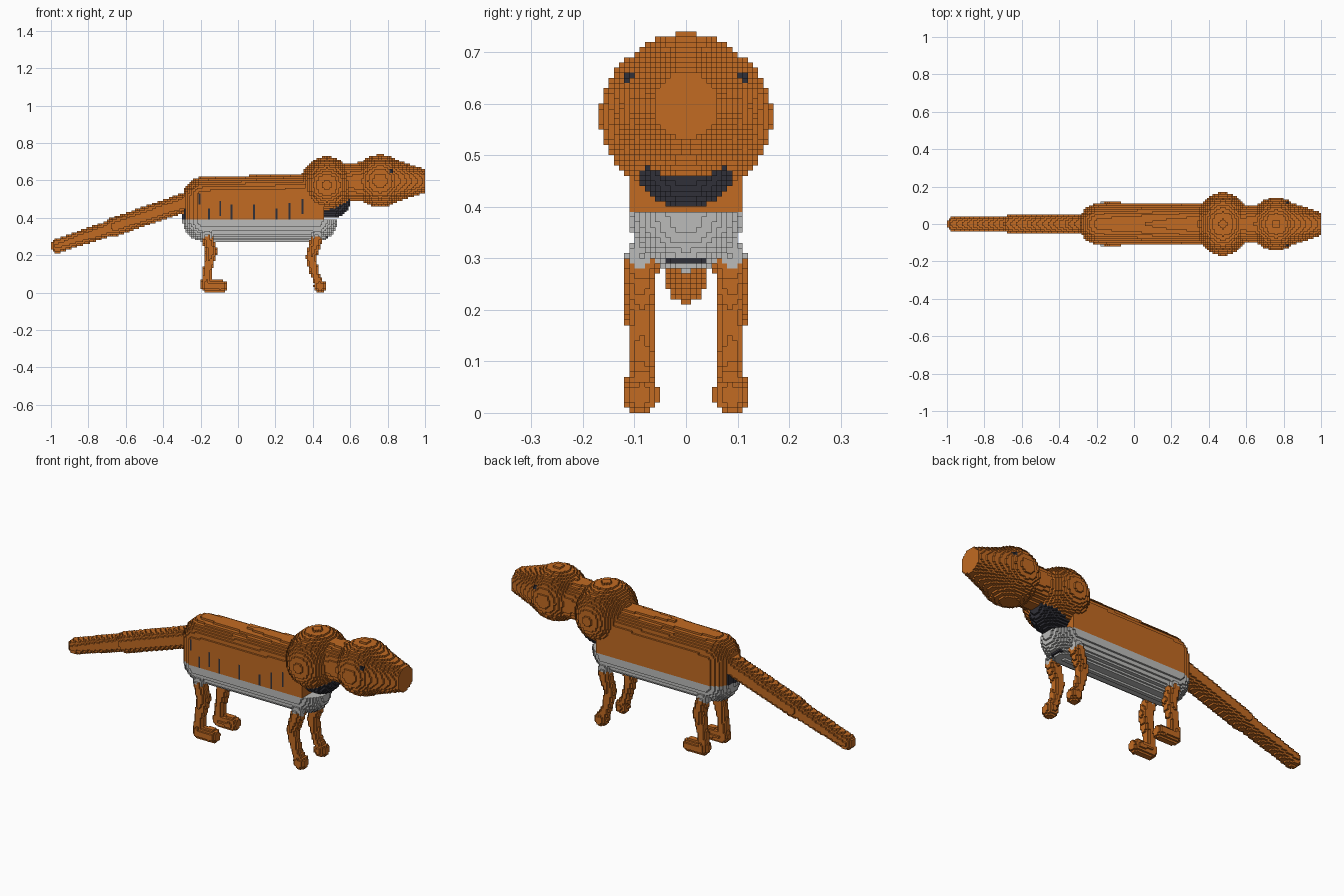
import bpy
import math
from mathutils import Vector

cube = bpy.data.objects.get("Cube")
if cube:
    bpy.data.objects.remove(cube, do_unlink=True)

V = 0.01          # block size
cells = {}        # (i, j, k) -> [part name, material index]


def material(name, rgb):
    m = bpy.data.materials.new(name)
    m.use_nodes = True
    m.diffuse_color = (*rgb, 1)
    m.node_tree.nodes["Principled BSDF"].inputs["Base Color"].default_value = (*rgb, 1)
    return m


ORANGE, GREY, DARK = 0, 1, 2
mats = [material("orange_fur", (0.54, 0.145, 0.016)),
        material("pale_grey_fur", (0.50, 0.50, 0.49)),
        material("charcoal", (0.03, 0.03, 0.04))]


def fill(part, colour, lo, hi, inside):
    """Fill every block of a box whose centre passes the test."""
    rng = [range(math.floor(lo[a] / V), math.ceil(hi[a] / V) + 1) for a in range(3)]
    for i in rng[0]:
        for j in rng[1]:
            for k in rng[2]:
                x, y, z = (i + .5) * V, (j + .5) * V, (k + .5) * V
                if abs(x) < 1 and z > 0 and inside(x, y, z):
                    cells[i, j, k] = [part, colour]


def ellipsoid(part, colour, c, r):
    fill(part, colour, [c[a] - r[a] for a in range(3)], [c[a] + r[a] for a in range(3)],
         lambda x, y, z: ((x - c[0]) / r[0]) ** 2 + ((y - c[1]) / r[1]) ** 2
         + ((z - c[2]) / r[2]) ** 2 <= 1)


def limb(part, colour, a, b, ra, rb):
    """Round-ended limb from a to b, tapering from ra to rb."""
    a, b = Vector(a), Vector(b)
    d, m = b - a, max(ra, rb)

    def inside(x, y, z):
        p = Vector((x, y, z))
        t = min(1, max(0, (p - a).dot(d) / d.length_squared))
        return (p - a - d * t).length <= ra + (rb - ra) * t

    fill(part, colour, [min(a[n], b[n]) - m for n in range(3)],
         [max(a[n], b[n]) + m for n in range(3)], inside)


def path(part, colour, pts, y, radii):
    for (p, q, ra, rb) in zip(pts, pts[1:], radii, radii[1:]):
        limb(part, colour, (p[0], y, p[1]), (q[0], y, q[1]), ra, rb)


def trunk(x, y, z):
    """Long rounded body with upright, flat sides."""
    cx = min(0.42, max(-0.185, x))
    top = 0.508 + 0.015 * (cx + 0.185) / 0.6
    cz = min(top, max(0.385, z))
    return (x - cx) ** 2 + y * y + (z - cz) ** 2 <= 0.111 ** 2


# Legs and pale hips
for side, y in (("right", -0.087), ("left", 0.087)):
    path("hind_leg_" + side, ORANGE, [(-0.165, 0.30), (-0.143, 0.22), (-0.165, 0.11), (-0.168, 0.036)],
         y, [0.031, 0.032, 0.024, 0.031])
    limb("hind_paw_" + side, ORANGE, (-0.165, y, 0.034), (-0.09, y, 0.034), 0.032, 0.034)
    path("front_leg_" + side, ORANGE, [(0.422, 0.29), (0.39, 0.19), (0.41, 0.10), (0.435, 0.045)],
         y, [0.033, 0.028, 0.023, 0.026])
    ellipsoid("front_paw_" + side, ORANGE, (0.438, y, 0.034), (0.034, 0.036, 0.035))
    for x in (-0.168, 0.422):
        ellipsoid("hip", GREY, (x, y, 0.305), (0.034, 0.029, 0.032))

# Pale belly, dark throat, orange back
box = ((-0.31, -0.12, 0.26), (0.55, 0.12, 0.39))
fill("belly", GREY, *box, lambda x, y, z: z < 0.39 and trunk(x, y, z))
ellipsoid("throat", DARK, (0.49, 0, 0.50), (0.115, 0.105, 0.105))
fill("back", ORANGE, (-0.31, -0.12, 0.39), (0.45, 0.12, 0.64),
     lambda x, y, z: z > 0.39 and trunk(x, y, z))

# Dark rump patch, chest mark and side flecks
for key, cell in cells.items():
    x, y, z = [(n + .5) * V for n in key]
    if cell[0] == "back" and x < -0.28 and z < 0.45:
        cell[1] = DARK
    if cell[0] == "belly" and x > 0.46 and abs(y) < 0.04 and 0.29 < z < 0.305:
        cell[1] = DARK
flecks = [(-21, 47, 53), (-16, 39, 45), (-10, 41, 49), (-4, 39, 47),
          (8, 39, 47), (20, 39, 45), (27, 39, 48), (34, 42, 50)]
for i, k0, k1 in flecks:
    for k in range(k0, k1):
        j = min((j for j in range(-12, 0) if (i, j, k) in cells), default=None)
        if j is not None:
            cells[i, j, k][1] = DARK

# Two-stage tail
limb("tail_base", ORANGE, (-0.26, 0, 0.49), (-0.66, 0, 0.352), 0.052, 0.050)
limb("tail_tip", ORANGE, (-0.66, 0, 0.352), (-0.965, 0, 0.25), 0.043, 0.037)

# Shoulders, neck, head and muzzle
ellipsoid("shoulders", ORANGE, (0.475, 0, 0.575), (0.143, 0.168, 0.152))
limb("neck", ORANGE, (0.475, 0, 0.585), (0.76, 0, 0.597), 0.095, 0.108)
ellipsoid("head", ORANGE, (0.76, 0, 0.597), (0.145, 0.14, 0.14))
limb("muzzle", ORANGE, (0.80, 0, 0.597), (0.99, 0, 0.597), 0.128, 0.065)

# Eyes on both sides of the head
for i in (81, 82):
    for k in (64, 65):
        js = [j for j in range(-16, 16) if (i, j, k) in cells]
        for j in (min(js), max(js)):
            cells[i, j, k] = ["eyes", DARK]

# Build one blocky mesh per part, keeping only exposed sides
SIDES = [((1, 0, 0), ((1, 0, 0), (1, 1, 0), (1, 1, 1), (1, 0, 1))),
         ((-1, 0, 0), ((0, 0, 0), (0, 0, 1), (0, 1, 1), (0, 1, 0))),
         ((0, 1, 0), ((0, 1, 0), (0, 1, 1), (1, 1, 1), (1, 1, 0))),
         ((0, -1, 0), ((0, 0, 0), (1, 0, 0), (1, 0, 1), (0, 0, 1))),
         ((0, 0, 1), ((0, 0, 1), (1, 0, 1), (1, 1, 1), (0, 1, 1))),
         ((0, 0, -1), ((0, 0, 0), (0, 1, 0), (1, 1, 0), (1, 0, 0)))]
parts = {}
for (i, j, k), (part, colour) in cells.items():
    verts, faces, cols = parts.setdefault(part, ({}, [], []))
    for (dx, dy, dz), corners in SIDES:
        if (i + dx, j + dy, k + dz) not in cells:
            faces.append([verts.setdefault((i + a, j + b, k + c), len(verts))
                          for a, b, c in corners])
            cols.append(colour)

for part, (verts, faces, cols) in parts.items():
    if not faces:
        continue
    mesh = bpy.data.meshes.new(part)
    mesh.from_pydata([(a * V, b * V, c * V) for a, b, c in verts], [], faces)
    used = sorted(set(cols))
    for c in used:
        mesh.materials.append(mats[c])
    for poly, c in zip(mesh.polygons, cols):
        poly.material_index = used.index(c)
    mesh.update()
    bpy.context.scene.collection.objects.link(bpy.data.objects.new(part, mesh))
